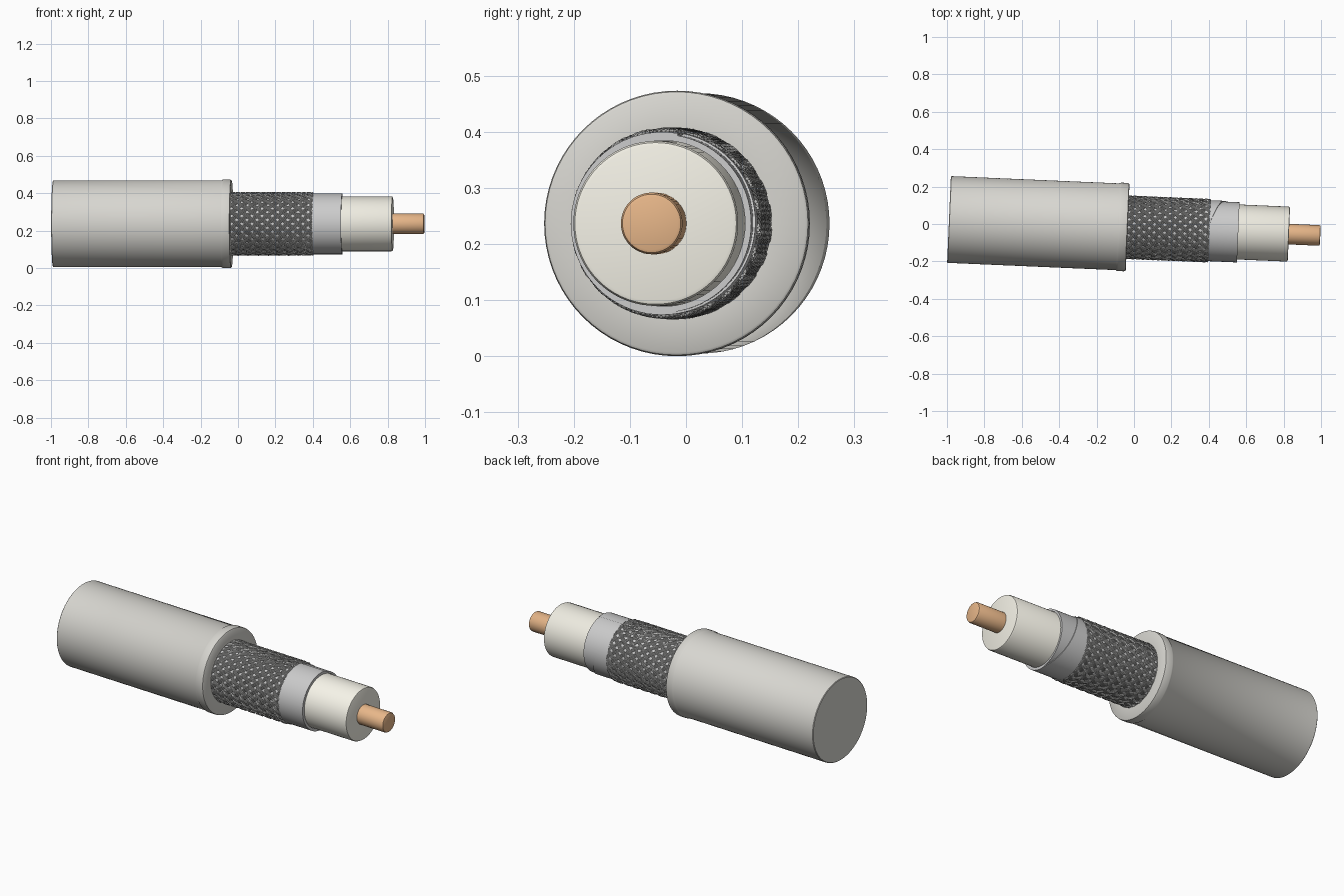
import bpy, bmesh, math

if "Cube" in bpy.data.objects:
    bpy.data.objects.remove(bpy.data.objects["Cube"])

YAW = math.radians(-2.47)
CENTRE = (0, -0.0185, 0.2365)


def material(name, rgb):
    m = bpy.data.materials.new(name)
    m.diffuse_color = (*rgb, 1)
    m.use_nodes = True
    m.node_tree.nodes["Principled BSDF"].inputs["Base Color"].default_value = m.diffuse_color
    return m


COPPER = material("copper", (0.80, 0.47, 0.25))
CREAM = material("cream", (0.91, 0.89, 0.80))
FOIL = material("foil", (0.80, 0.81, 0.80))
WIRE = material("wire", (0.50, 0.50, 0.49))
JACKET = material("jacket_grey", (0.68, 0.67, 0.63))


def place(obj, mat):
    """Lay the part on the slightly turned cable axis."""
    obj.location = CENTRE
    obj.rotation_euler = (0, 0, YAW)
    obj.data.materials.append(mat)
    bpy.ops.object.select_all(action='DESELECT')
    obj.select_set(True)
    bpy.context.view_layer.objects.active = obj


def mesh_object(name, bm, mat):
    bmesh.ops.recalc_face_normals(bm, faces=bm.faces)
    me = bpy.data.meshes.new(name)
    bm.to_mesh(me)
    bm.free()
    obj = bpy.data.objects.new(name, me)
    bpy.context.collection.objects.link(obj)
    place(obj, mat)
    bpy.ops.object.shade_smooth_by_angle(angle=math.radians(35))
    return obj


def lathe(name, profile, mat, steps=72):
    """Spin (x, radius) points about the x axis; end points sit on the axis."""
    bm = bmesh.new()
    vs = [bm.verts.new((x, 0, r)) for x, r in profile]
    edges = [bm.edges.new(p) for p in zip(vs, vs[1:])]
    bmesh.ops.spin(bm, geom=vs + edges, cent=(0, 0, 0), axis=(1, 0, 0),
                   angle=2 * math.pi, steps=steps)
    bmesh.ops.remove_doubles(bm, verts=bm.verts, dist=1e-5)
    return mesh_object(name, bm, mat)


# Outer jacket with its raised rim
lathe("outer_jacket", [
    (-0.99, 0), (-0.99, 0.229), (-0.987, 0.232), (-0.088, 0.232),
    (-0.083, 0.2355), (-0.075, 0.2365), (-0.045, 0.2365), (-0.037, 0.2345),
    (-0.034, 0.230), (-0.034, 0.168), (-0.06, 0.166), (-0.06, 0)], JACKET)

# Insulating core and centre conductor
lathe("dielectric_core", [
    (-0.05, 0), (-0.05, 0.147), (0.821, 0.147), (0.827, 0.144),
    (0.829, 0.138), (0.829, 0)], CREAM)
lathe("centre_conductor", [
    (0.80, 0), (0.80, 0.055), (0.989, 0.055), (0.995, 0.052),
    (0.997, 0.047), (0.997, 0)], COPPER, 48)

# Foil sleeve
lathe("foil_sleeve", [
    (-0.05, 0.148), (-0.05, 0.159), (0.558, 0.159), (0.558, 0.148)], FOIL)

# Foil overlap: outer wrap whose free edge runs diagonally round the sleeve
bm = bmesh.new()
rows = []
for i in range(73):
    t = i / 72
    a = math.radians(100) + t * 2 * math.pi
    end = 0.40 + 0.158 * min(1, t * 2.2)
    rows.append([bm.verts.new((x, -r * math.cos(a), r * math.sin(a)))
                 for x, r in ((0.36, 0.163), (end, 0.163), (end, 0.158))])
for p, q in zip(rows, rows[1:]):
    for k in range(2):
        bm.faces.new((p[k], p[k + 1], q[k + 1], q[k]))
mesh_object("foil_overlap", bm, FOIL)

# Woven shield: bundles of wires wound both ways, passing over and under
CARRIERS, WIRES, SEG = 24, 3, 64
X0, X1 = -0.045, 0.402
TWIST = 4.8
cu = bpy.data.curves.new("braided_shield", 'CURVE')
cu.dimensions = '3D'
cu.bevel_depth = 0.0036
cu.bevel_resolution = 0
for way in (1, -1):
    for c in range(CARRIERS):
        for w in range(WIRES):
            sp = cu.splines.new('POLY')
            sp.points.add(SEG)
            off = (w - (WIRES - 1) / 2) * 0.046
            for i, p in enumerate(sp.points):
                x = X0 + (X1 - X0) * i / SEG
                a = 2 * math.pi * c / CARRIERS + off + way * TWIST * x
                r = 0.1645 + way * 0.003 * math.cos(CARRIERS * TWIST * x)
                p.co = (x, r * math.cos(a), r * math.sin(a), 1)
braid = bpy.data.objects.new("braided_shield", cu)
bpy.context.collection.objects.link(braid)
place(braid, WIRE)
bpy.ops.object.convert(target='MESH')
